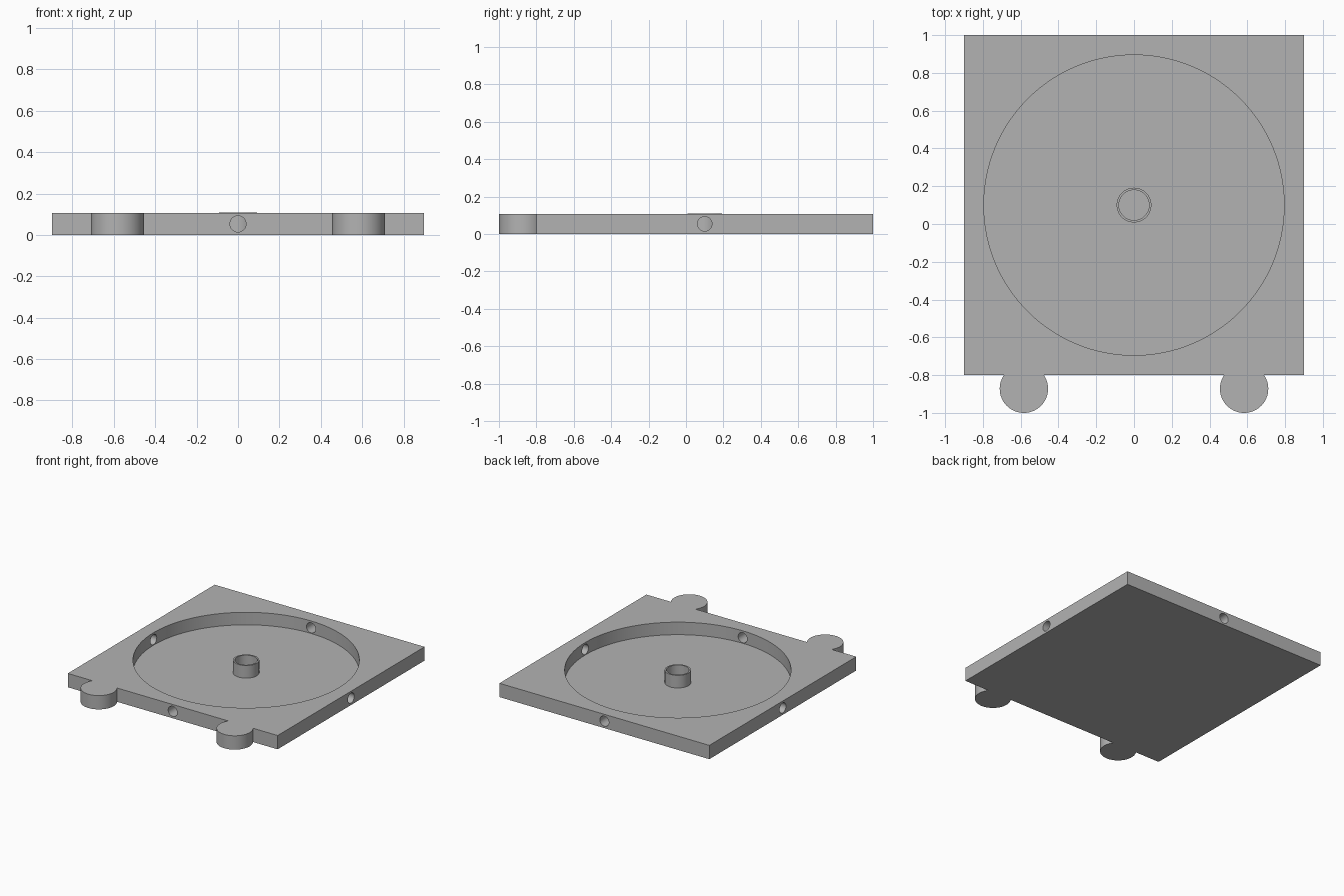
import bpy
import math

cube = bpy.data.objects.get("Cube")
if cube:
    bpy.data.objects.remove(cube, do_unlink=True)

HEIGHT = 0.107
FLOOR = 0.01
CENTRE_Y = 0.1
LIP = 0.001

grey = bpy.data.materials.new("plain_grey")
grey.use_nodes = True
GREY = (0.45, 0.45, 0.45, 1)
grey.diffuse_color = GREY
grey.node_tree.nodes["Principled BSDF"].inputs["Base Color"].default_value = GREY


def cylinder(name, radius, low, high, x=0, y=CENTRE_Y, sides=64):
    bpy.ops.mesh.primitive_cylinder_add(
        vertices=sides, radius=radius, depth=high - low,
        location=(x, y, (low + high) / 2))
    ob = bpy.context.object
    ob.name = name
    ob.data.materials.append(grey)
    return ob


def cut(target, cutter, operation="DIFFERENCE"):
    """Apply a boolean and discard the helper."""
    mod = target.modifiers.new("cut", "BOOLEAN")
    mod.operation = operation
    mod.solver = "EXACT"
    mod.object = cutter
    bpy.context.view_layer.objects.active = target
    bpy.ops.object.modifier_apply(modifier=mod.name)
    bpy.data.objects.remove(cutter, do_unlink=True)


def smooth(ob):
    bpy.ops.object.select_all(action="DESELECT")
    ob.select_set(True)
    bpy.context.view_layer.objects.active = ob
    bpy.ops.object.shade_smooth_by_angle(angle=math.radians(30))


# Square base plate
bpy.ops.mesh.primitive_cube_add(size=1, location=(0, CENTRE_Y, HEIGHT / 2))
plate = bpy.context.object
plate.name = "base_plate"
plate.scale = (1.8, 1.8, HEIGHT)
bpy.ops.object.transform_apply(location=True, rotation=False, scale=True)
plate.data.materials.append(grey)

# Round studs on the front edge, flush with the plate
for side in (-1, 1):
    cut(plate, cylinder("stud", 0.128, 0, HEIGHT, side * 0.583, -0.872), "UNION")

# Wide round recess
cut(plate, cylinder("recess_cutter", 0.795, FLOOR, 0.3, sides=128))

# Small holes through the middle of all four walls
for angle in (0, math.pi / 2):
    drill = cylinder("hole_cutter", 0.039, -1, 1, sides=32)
    drill.location.z = HEIGHT / 2
    drill.rotation_euler = (math.pi / 2, 0, angle)
    cut(plate, drill)
smooth(plate)

# Hollow centre post
post = cylinder("centre_ring", 0.092, 0, HEIGHT + LIP)
cut(post, cylinder("bore_cutter", 0.08, FLOOR, 0.3))
smooth(post)
